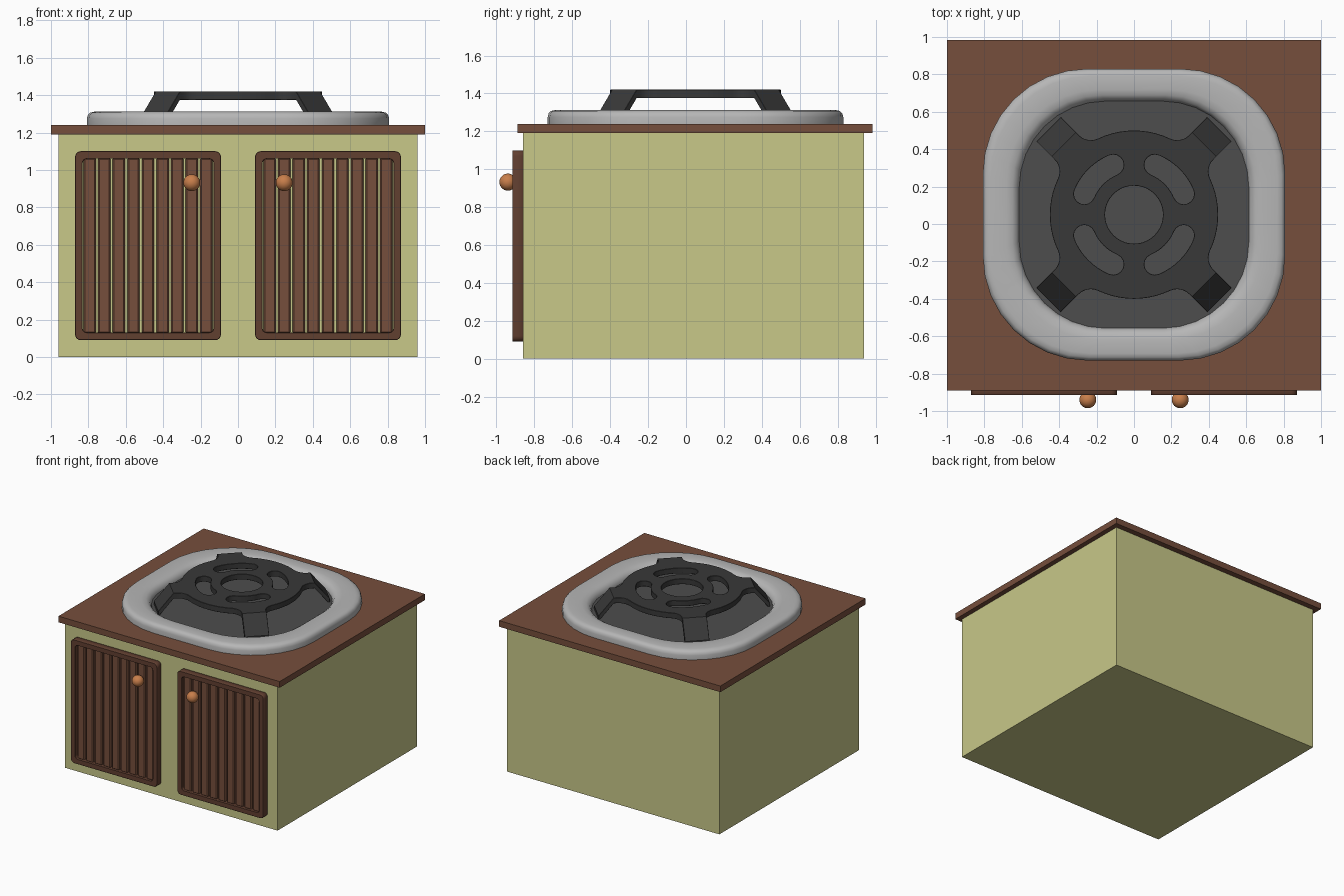
import bpy, bmesh
from math import sin, cos, pi, radians, hypot, atan2, asin
from mathutils import Vector, Matrix

if "Cube" in bpy.data.objects:
    bpy.data.objects.remove(bpy.data.objects["Cube"])

CY = 0.05          # y centre of the burner


def material(name, rgb):
    m = bpy.data.materials.new(name)
    m.diffuse_color = (*rgb, 1)
    m.use_nodes = True
    m.node_tree.nodes["Principled BSDF"].inputs["Base Color"].default_value = m.diffuse_color
    return m


CREAM = material("cream", (0.58, 0.58, 0.25))
BROWN = material("brown", (0.18, 0.077, 0.045))
DARK_BROWN = material("dark_brown", (0.12, 0.05, 0.03))
COPPER = material("copper", (0.58, 0.21, 0.07))
PAN = material("pan_grey", (0.075, 0.075, 0.075))
IRON = material("iron", (0.04, 0.04, 0.04))
STEEL = material("steel", (0.47, 0.47, 0.47))


def finish(name, bm, mat, bevel=0, smooth=False, limit=40):
    bmesh.ops.recalc_face_normals(bm, faces=bm.faces)
    me = bpy.data.meshes.new(name)
    bm.to_mesh(me)
    bm.free()
    me.materials.append(mat)
    ob = bpy.data.objects.new(name, me)
    bpy.context.collection.objects.link(ob)
    if bevel:
        mod = ob.modifiers.new("bevel", "BEVEL")
        mod.width, mod.segments = bevel, 1
        mod.limit_method, mod.angle_limit = "ANGLE", radians(limit)
    if smooth:
        bpy.ops.object.select_all(action="DESELECT")
        bpy.context.view_layer.objects.active = ob
        ob.select_set(True)
        bpy.ops.object.shade_smooth_by_angle(angle=radians(35))
    return ob


def box(name, lo, hi, mat, bevel=0):
    lo, hi = Vector(lo), Vector(hi)
    bm = bmesh.new()
    bmesh.ops.create_cube(bm, matrix=Matrix.Translation((lo + hi) / 2) @ Matrix.Diagonal((*(hi - lo), 1)))
    return finish(name, bm, mat, bevel)


def plate(loops, thickness):
    """Flat plate with holes, centred on z = 0, as a bmesh."""
    cu = bpy.data.curves.new("outline", "CURVE")
    cu.dimensions, cu.fill_mode, cu.extrude = "2D", "BOTH", thickness / 2
    for loop in loops:
        s = cu.splines.new("POLY")
        s.points.add(len(loop) - 1)
        for p, (x, y) in zip(s.points, loop):
            p.co = (x, y, 0, 1)
        s.use_cyclic_u = True
    ob = bpy.data.objects.new("outline", cu)
    bpy.context.collection.objects.link(ob)
    me = bpy.data.meshes.new_from_object(ob.evaluated_get(bpy.context.evaluated_depsgraph_get()))
    bpy.data.objects.remove(ob)
    bm = bmesh.new()
    bm.from_mesh(me)
    bmesh.ops.remove_doubles(bm, verts=bm.verts, dist=1e-5)
    return bm


def arc(cx, cy, r, a0, a1, n):
    return [(cx + r * cos(a0 + (a1 - a0) * i / n), cy + r * sin(a0 + (a1 - a0) * i / n)) for i in range(n + 1)]


def round_rect(hx, hy, r, n):
    pts = []
    for k, (sx, sy) in enumerate(((1, 1), (-1, 1), (-1, -1), (1, -1))):
        pts += arc(sx * (hx - r), sy * (hy - r), r, k * pi / 2, (k + 1) * pi / 2, n)
    return pts


# Cabinet and worktop
box("cabinet_body", (-0.96, -0.86, 0), (0.96, 0.94, 1.19), CREAM)
box("worktop", (-1, -0.89, 1.19), (1, 0.985, 1.24), BROWN)

# Doors: rounded frame, nine slats, round knob
for side, s in (("left", -1), ("right", 1)):
    bm = plate([round_rect(0.39, 0.505, 0.03, 4), round_rect(0.35, 0.465, 0.025, 4)], 0.055)
    bmesh.ops.transform(bm, verts=bm.verts, matrix=Matrix.Translation((s * 0.481, -0.8875, 0.595)) @ Matrix.Rotation(pi / 2, 4, "X"))
    finish(side + "_door_frame", bm, DARK_BROWN, 0.006)
    for i in range(9):
        x = s * 0.481 + (i - 4) * 0.078
        box(f"{side}_door_slat_{i + 1}", (x - 0.033, -0.897, 0.125), (x + 0.033, -0.858, 1.065), BROWN, 0.008)
    bm = bmesh.new()
    bmesh.ops.create_uvsphere(bm, u_segments=24, v_segments=14, radius=0.045, matrix=Matrix.Translation((s * 0.247, -0.94, 0.932)))
    finish(side + "_knob", bm, COPPER, smooth=True)

# Steel rim: rounded-square rings lofted along a profile of (inset 0..1, z)
def rim_ring(u):
    return round_rect(0.808 - 0.193 * u, 0.78 - 0.172 * u, 0.56 - 0.10 * u, 8)


bm = bmesh.new()
rings = []
for u, z in ((0, 1.235), (0, 1.275), (0.03, 1.295), (0.1, 1.307), (0.22, 1.312), (0.65, 1.312),
             (0.82, 1.306), (0.94, 1.29), (1, 1.265), (1.02, 1.235)):
    rings.append([bm.verts.new((x, y + CY, z)) for x, y in rim_ring(u)])
for a, b in zip(rings, rings[1:]):
    for i in range(len(a)):
        j = (i + 1) % len(a)
        bm.faces.new((a[i], a[j], b[j], b[i]))
finish("steel_rim", bm, STEEL, smooth=True)

# Dark pan floor inside the rim
bm = plate([rim_ring(0.99)], 0.02)
bmesh.ops.translate(bm, verts=bm.verts, vec=(0, CY, 1.245))
finish("burner_pan", bm, PAN)

# Grate outline: ring with four filleted diagonal legs
R, W, F, FOOT, FOLD = 0.45, 0.092, 0.09, 0.645, 0.53
fw = W + F
fd = (( R + F) ** 2 - fw ** 2) ** 0.5
off = atan2(fw, fd)
half = arc(fd, -fw, F, pi - off, pi / 2, 6) + [(FOOT, -W)]
leg = half + [(d, -w) for d, w in reversed(half)]
outline, slots = [], []
for k in range(4):
    a = pi / 4 + k * pi / 2
    outline += [(d * cos(a) - w * sin(a), d * sin(a) + w * cos(a)) for d, w in leg]
    outline += arc(0, 0, R, a + off, a + pi / 2 - off, 10)[1:-1]
    # Curved slot with round ends
    m, h = 0.288, 0.056
    e = pi / 4 - asin((0.055 + h) / m)
    a0, a1 = a - e, a + e
    slots.append(arc(0, 0, m + h, a0, a1, 8)
                 + arc(m * cos(a1), m * sin(a1), h, a1, a1 + pi, 8)[1:]
                 + arc(0, 0, m - h, a1, a0, 8)[1:]
                 + arc(m * cos(a0), m * sin(a0), h, a0 + pi, a0 + 2 * pi, 8)[1:-1])
bm = plate([outline, arc(0, 0, 0.155, 0, 2 * pi, 40)[:-1]] + slots, 0.045)

# Bend the legs down past the fold line
dirs = [Vector((sx, sy, 0)).normalized() for sx in (1, -1) for sy in (1, -1)]
for d in dirs:
    bmesh.ops.bisect_plane(bm, geom=bm.verts[:] + bm.edges[:] + bm.faces[:], plane_co=d * FOLD, plane_no=d)
for v in bm.verts:
    reach = max(v.co.dot(d) for d in dirs)
    v.co.z += 1.3975 - 1.2 * max(0, reach - FOLD)
    v.co.y += CY
finish("burner_grate", bm, IRON, 0.006, smooth=True, limit=60)
